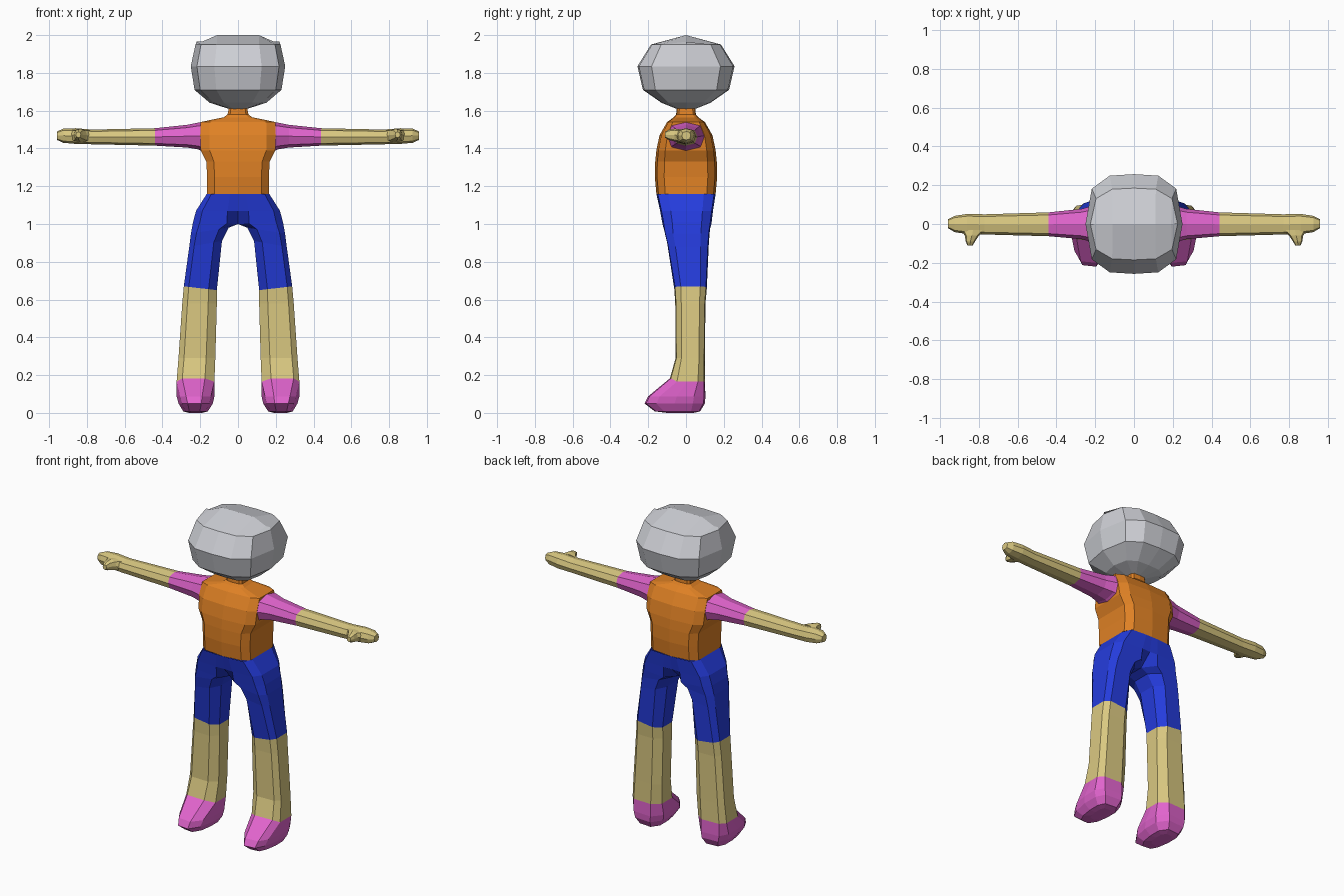
import bpy, bmesh

if "Cube" in bpy.data.objects:
    bpy.data.objects.remove(bpy.data.objects["Cube"])


def material(name, rgb):
    m = bpy.data.materials.new(name)
    m.diffuse_color = (*rgb, 1)
    m.use_nodes = True
    m.node_tree.nodes["Principled BSDF"].inputs["Base Color"].default_value = m.diffuse_color
    return m


GREY = material("light_grey", (0.61, 0.62, 0.66))
ORANGE = material("orange", (0.74, 0.22, 0.018))
BLUE = material("blue", (0.018, 0.045, 0.72))
PINK = material("pink", (0.75, 0.127, 0.61))
SAND = material("sand", (0.70, 0.58, 0.22))


def loft(name, rings, mat, start=True, end=True, mirror=False):
    """Skin closed rings into one mesh; mirrored parts get a twin on -x."""
    bm = bmesh.new()
    vs = [[bm.verts.new(p) for p in r] for r in rings]
    n = len(rings[0])
    for a, b in zip(vs, vs[1:]):
        for i in range(n):
            j = (i + 1) % n
            bm.faces.new((a[i], a[j], b[j], b[i]))
    if start:
        bm.faces.new(vs[0][::-1])
    if end:
        bm.faces.new(vs[-1])
    bmesh.ops.remove_doubles(bm, verts=bm.verts, dist=0.0005)
    bmesh.ops.recalc_face_normals(bm, faces=bm.faces)
    # walls lying in the mirror plane are internal
    inner = [f for f in bm.faces if all(abs(v.co.x) < 1e-4 for v in f.verts)]
    if inner:
        bmesh.ops.delete(bm, geom=inner, context='FACES')
    me = bpy.data.meshes.new(name)
    bm.to_mesh(me)
    bm.free()
    me.materials.append(mat)
    ob = bpy.data.objects.new(name, me)
    bpy.context.collection.objects.link(ob)
    if mirror:
        ob.modifiers.new("mirror", 'MIRROR').use_axis[0] = True
    return ob


def full_ring(quarter):
    """Complete a quarter outline (from +y to +x) to a 12 point ring."""
    q = quarter
    right = q + [(x, -y) for x, y in q[-2::-1]]
    return right + [(-x, y) for x, y in right[-2:0:-1]]


# Head: rounded block with a ridge along the top
HEAD = full_ring([(0, 1), (0.5, 0.97), (0.87, 0.71), (1, 0)])
head_rings = []
for z, rx, ry in [(1.61, .05, .05), (1.642, .15, .13), (1.71, .23, .228),
                  (1.835, .25, .257), (1.95, .225, .185), (2.0, .22, 0)]:
    head_rings.append([(x * rx, y * ry,
                        1.965 if z == 2.0 and abs(x) > 0.6 else z)
                       for x, y in HEAD])
loft("head", head_rings, GREY, end=False)

# Torso and neck
BODY = full_ring([(0, 1), (0.76, 0.93), (1, 0.7), (1, 0)])
torso = [(1.16, .165, .157), (1.25, .163, .165), (1.33, .168, .163),
         (1.39, .197, .157), (1.47, .2, .14), (1.54, .198, .1),
         (1.565, .075, .065), (1.58, .055, .052), (1.625, .047, .05)]
loft("torso", [[(x * rx, y * ry, z) for x, y in BODY] for z, rx, ry in torso],
     ORANGE)


def leg_ring(xi, zi, xo, zo, y0, y1, ci=0.55, pinch=0.0, dz=0.0):
    """Ten point ring; inner and outer edges have their own heights.
    ci is the inner corner depth, pinch narrows the front, dz lifts it."""
    pts = [(0, 0), (0, -ci), (.25, -1), (.85, -.95), (1, -.6),
           (1, 0), (1, .6), (.85, .95), (.25, 1), (0, ci)]
    out = []
    for t, s in pts:
        if s < 0:
            t += (0.5 - t) * pinch * -s
        y = (y0 + y1) / 2 + s * (y1 - y0) / 2
        out.append((xi + t * (xo - xi), y,
                    zi + t * (zo - zi) + (dz if s < -0.9 else 0)))
    return out


# Trousers: joined hips that arch into two thighs
knee = leg_ring(.112, .65, .287, .67, -.062, .11)
loft("trousers", [
    leg_ring(0, 1.16, .165, 1.16, -.157, .157, 1),
    leg_ring(0, 1.07, .222, 1.07, -.137, .143, .98),
    leg_ring(0, 1.0, .238, 1.01, -.125, .135, .45),
    leg_ring(.05, .98, .249, .95, -.117, .127, .45),
    leg_ring(.085, .91, .258, .88, -.1, .121, .5),
    knee], BLUE, start=False, end=False, mirror=True)

# Lower legs
ankle = leg_ring(.125, .165, .325, .165, -.085, .1, dz=.018)
loft("lower_leg", [
    knee,
    leg_ring(.112, .58, .295, .58, -.057, .103),
    leg_ring(.12, .29, .315, .29, -.055, .1),
    ankle], SAND, start=False, end=False, mirror=True)

# Shoes
loft("shoe", [
    ankle,
    leg_ring(.125, .088, .325, .088, -.2, .103, .6, .3),
    leg_ring(.133, .05, .315, .05, -.22, .1, .6, .35),
    leg_ring(.16, .008, .29, .008, -.165, .075, .6, .3),
    leg_ring(.19, 0, .26, 0, -.1, .04, .6, .3)],
    PINK, start=False, mirror=True)

# Arms: eight sided sections along x
OCT = [(1, 0), (.78, .75), (0, 1), (-.78, .75),
       (-1, 0), (-.78, -.75), (0, -1), (.78, -.75)]


def arm_ring(x, y0, y1, z0, z1):
    return [(x, (y0 + y1) / 2 + a * (y1 - y0) / 2,
             (z0 + z1) / 2 + b * (z1 - z0) / 2) for a, b in OCT]


elbow = arm_ring(.44, -.063, .06, 1.415, 1.507)
loft("sleeve", [
    arm_ring(.19, -.1, .1, 1.385, 1.54),
    arm_ring(.21, -.095, .095, 1.395, 1.537),
    arm_ring(.27, -.078, .078, 1.405, 1.525),
    elbow], PINK, end=False, mirror=True)
loft("forearm_and_hand", [
    elbow,
    arm_ring(.77, -.054, .05, 1.422, 1.5),
    arm_ring(.86, -.052, .052, 1.424, 1.507),
    arm_ring(.925, -.042, .042, 1.43, 1.505),
    arm_ring(.958, -.022, .025, 1.445, 1.49)],
    SAND, start=False, mirror=True)

# Thumbs
thumb = [(-.03, .765, .895, 1.43, 1.502), (-.06, .80, .872, 1.437, 1.505),
         (-.09, .82, .868, 1.445, 1.5), (-.112, .832, .858, 1.457, 1.488)]
loft("thumb", [[((x0 + x1) / 2 + a * (x1 - x0) / 2, y,
                 (z0 + z1) / 2 + b * (z1 - z0) / 2) for a, b in OCT]
               for y, x0, x1, z0, z1 in thumb], SAND, mirror=True)
